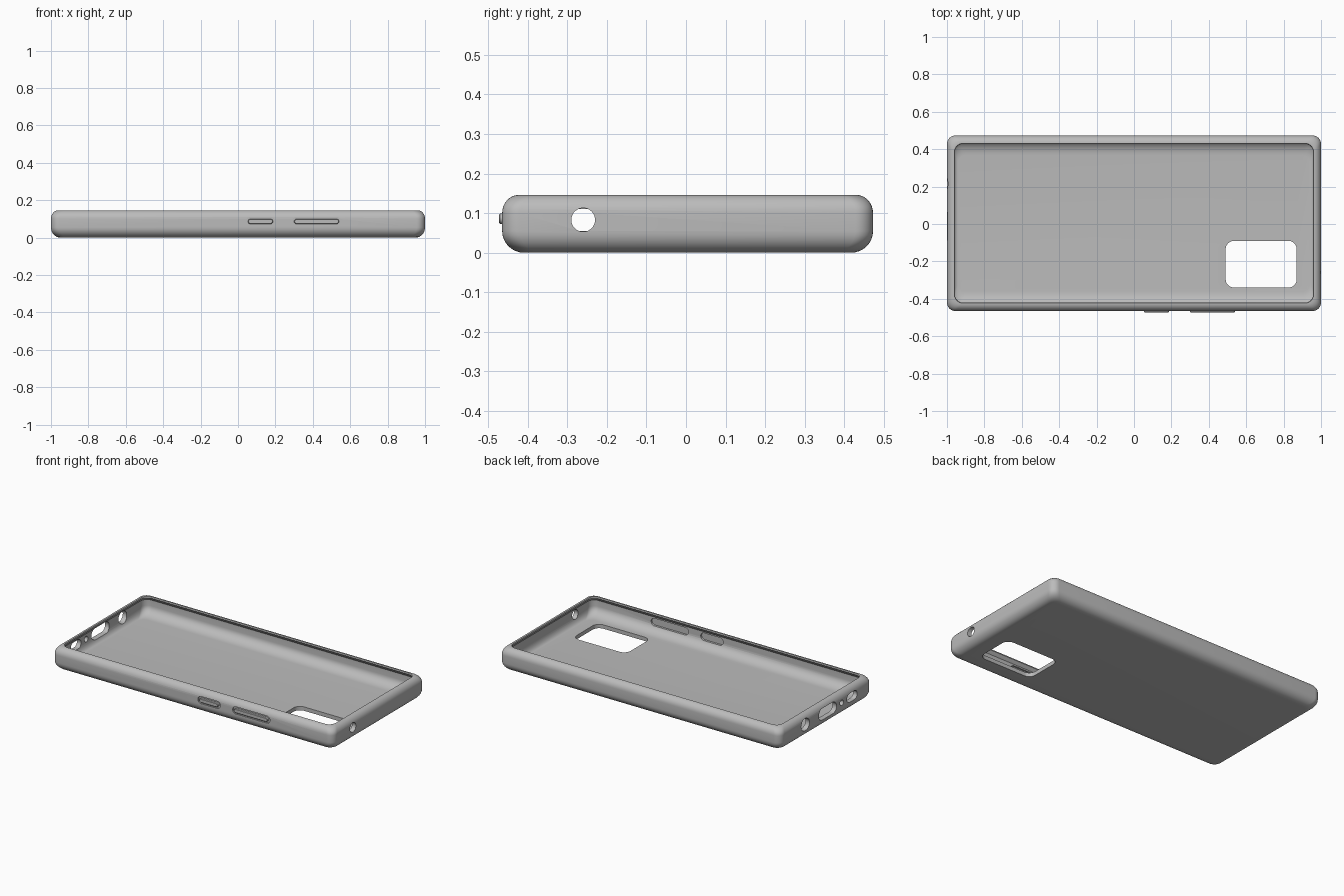
import bpy, bmesh, math
from mathutils import Matrix

if "Cube" in bpy.data.objects:
    bpy.data.objects.remove(bpy.data.objects["Cube"])

grey = bpy.data.materials.new("matte grey")
grey.diffuse_color = (0.5, 0.5, 0.5, 1)
grey.use_nodes = True
grey.node_tree.nodes["Principled BSDF"].inputs["Base Color"].default_value = grey.diffuse_color
HX, HY, CY = 1.0, 0.469, 0.004   # body half sizes and y centre


def outline(hx, hy, r, n=8):
    """Rounded rectangle as a loop of 2D points."""
    pts = []
    for k, (sx, sy) in enumerate([(1, 1), (-1, 1), (-1, -1), (1, -1)]):
        for i in range(n + 1):
            a = math.pi / 2 * (k + i / n)
            pts.append((sx * (hx - r) + r * math.cos(a), sy * (hy - r) + r * math.sin(a)))
    return pts


def loft(name, rings):
    """Skin a stack of equal loops and cap both ends."""
    bm = bmesh.new()
    loops = [[bm.verts.new(p) for p in ring] for ring in rings]
    n = len(loops[0])
    for a, b in zip(loops, loops[1:]):
        for i in range(n):
            j = (i + 1) % n
            bm.faces.new((a[i], a[j], b[j], b[i]))
    bm.faces.new(loops[0][::-1])
    bm.faces.new(loops[-1])
    bmesh.ops.recalc_face_normals(bm, faces=bm.faces[:])
    me = bpy.data.meshes.new(name)
    bm.to_mesh(me)
    bm.free()
    ob = bpy.data.objects.new(name, me)
    bpy.context.collection.objects.link(ob)
    me.materials.append(grey)
    return ob


def prism(name, axis, centre, hu, hv, depth, r, bevel=0):
    """Rounded prism along an axis; u, v are the other two axes."""
    u, v = {'X': (1, 2), 'Y': (0, 2), 'Z': (0, 1)}[axis]
    w = 'XYZ'.index(axis)
    rings = []
    for d, s in ((-depth, bevel), (-depth + bevel, 0), (depth - bevel, 0), (depth, bevel)):
        if bevel == 0 and rings and d == rings[-1][0][w] - centre[w]:
            continue
        if bevel == 0 and len(rings) == 1 and d < 0:
            continue
        ring = []
        for a, b in outline(hu - s, hv - s, r - s):
            p = list(centre)
            p[u] += a
            p[v] += b
            p[w] += d
            ring.append(p)
        rings.append(ring)
    if bevel == 0:
        rings = [rings[0], rings[-1]]
    return loft(name, rings)


def cut(target, cutter):
    m = target.modifiers.new("cut", 'BOOLEAN')
    m.operation, m.solver, m.object = 'DIFFERENCE', 'EXACT', cutter
    bpy.context.view_layer.objects.active = target
    bpy.ops.object.modifier_apply(modifier=m.name)
    bpy.data.objects.remove(cutter)


def smooth(ob):
    bpy.ops.object.select_all(action='DESELECT')
    ob.select_set(True)
    bpy.context.view_layer.objects.active = ob
    bpy.ops.object.shade_smooth_by_angle(angle=math.radians(32))


# Shell section as (x inset, y inset, height), from the underside over the rim to the floor
N = 8
quarter = [math.pi / 2 * i / N for i in range(N + 1)]
section = [(0.05 * (1 - math.sin(a)), 0.055 * (1 - math.sin(a)), 0.055 * (1 - math.cos(a)))
           for a in quarter]
section += [(0.04 * (1 - math.cos(a)), 0.042 * (1 - math.cos(a)), 0.1 + 0.046 * math.sin(a))
            for a in quarter]
section += [(0.042, 0.044, 0.138), (0.028, 0.03, 0.118)]
section += [(0.028 + 0.03 * (1 - math.cos(a)), 0.03 + 0.075 * (1 - math.cos(a)),
             0.08 - 0.055 * math.sin(a)) for a in quarter]
case = loft("case_shell", [[(x, y + CY, z) for x, y in outline(HX - ix, HY - iy, 0.045)]
                           for ix, iy, z in section])

# Camera window in the back panel
cut(case, prism("camera_cutter", 'Z', (0.68, -0.215, 0), 0.19, 0.125, 0.1, 0.045))

# Round port in the right end
cut(case, prism("right_port_cutter", 'X', (1, -0.26, 0.083), 0.03, 0.03, 0.1, 0.03))

# Ports in the left end: y centre, half width, half height
for y, hw, hh in [(0.215, 0.042, 0.038), (-0.012, 0.09, 0.036),
                  (-0.155, 0.018, 0.018), (-0.26, 0.052, 0.028)]:
    cut(case, prism("left_port_cutter", 'X', (-1, y, 0.083), hw, hh, 0.1, min(hw, hh)))

# Side buttons: outer groove, inner recess and raised key
for label, x, hw in [("power", 0.12, 0.08), ("volume", 0.42, 0.133)]:
    front = CY - HY
    cut(case, prism("groove_cutter", 'Y', (x, front, 0.086), hw, 0.023, 0.008, 0.023))
    cut(case, prism("recess_cutter", 'Y', (x, front + 0.03, 0.086), hw, 0.023, 0.01, 0.023))
    key = prism(label + "_button", 'Y', (x, front + 0.002, 0.086), hw - 0.013, 0.013, 0.01,
                0.013, 0.003)
    smooth(key)

smooth(case)
